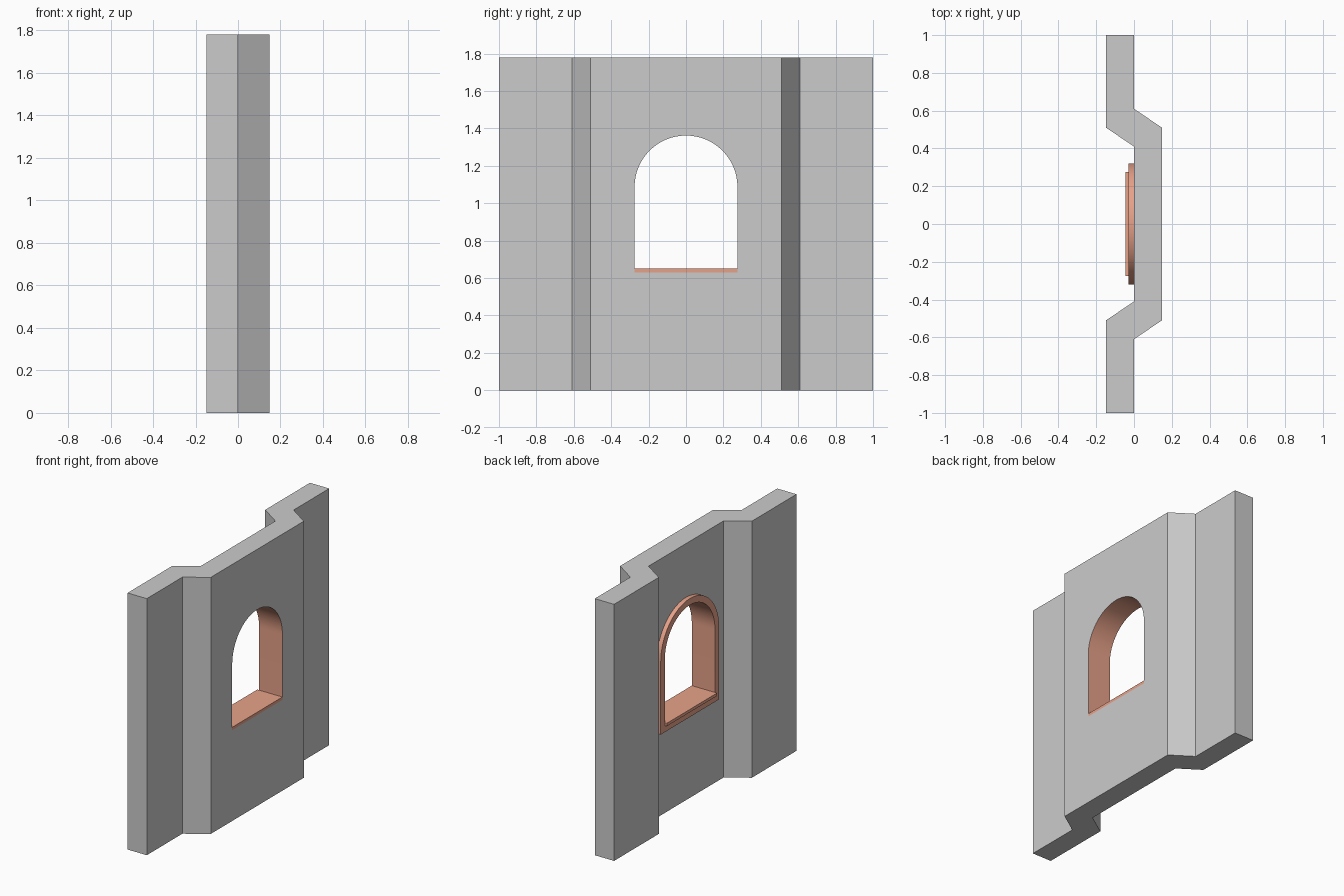
import bpy, bmesh, math

if "Cube" in bpy.data.objects:
    bpy.data.objects.remove(bpy.data.objects["Cube"])

H = 1.78                 # wall height
T = 0.148                # half depth of the whole wall
R, SPRING, BOTTOM = 0.275, 1.087, 0.63   # arched opening
RIM = 0.045              # width of window surround
N = 32                   # arch segments (even)

terracotta = bpy.data.materials.new("terracotta")
terracotta.diffuse_color = (0.8, 0.36, 0.25, 1)
terracotta.use_nodes = True
terracotta.node_tree.nodes["Principled BSDF"].inputs["Base Color"].default_value = terracotta.diffuse_color


def finish(name, bm, mat=None):
    me = bpy.data.meshes.new(name)
    bm.to_mesh(me)
    bm.free()
    ob = bpy.data.objects.new(name, me)
    bpy.context.collection.objects.link(ob)
    if mat:
        me.materials.append(mat)
    return ob


def arch(r, bottom):
    """Arched outline in (y, z), anticlockwise seen from +x."""
    pts = [(r * math.cos(math.pi * i / N), SPRING + r * math.sin(math.pi * i / N))
           for i in range(N + 1)]
    return pts + [(-r, bottom), (r, bottom)]


# Wall: stepped plan extruded up, with the bay panels split at y = 0
half = [(T, 0), (T, 0.51), (0, 0.61), (0, 1), (-T, 1), (-T, 0.51), (0, 0.41), (0, 0)]
plan = half + [(x, -y) for x, y in half[-2:0:-1]]
bm = bmesh.new()
low = [bm.verts.new((x, y, 0)) for x, y in plan]
top = [bm.verts.new((x, y, H)) for x, y in plan]
bm.faces.new(low[::-1])
bm.faces.new(top)
for i in range(len(plan)):
    j = (i + 1) % len(plan)
    if plan[i][1] * plan[j][1] == 0:
        continue         # bay panels are made below, around the opening
    bm.faces.new((low[i], low[j], top[j], top[i]))

# Bay panels: half of the arched opening cut out of each
quarter = arch(R, BOTTOM)[N // 2::-1] + [(R, BOTTOM), (0, BOTTOM)]
for x, edge in ((T, 0.51), (0, 0.41)):
    for s in (1, -1):
        outline = [(0, 0), (edge, 0), (edge, H), (0, H)] + quarter
        if (s > 0) != (x > 0):
            outline.reverse()
        bm.faces.new([bm.verts.new((x, s * y, z)) for y, z in outline])
bmesh.ops.remove_doubles(bm, verts=bm.verts, dist=1e-4)
finish("wall", bm)

# Window surround: raised rim on the back plus the lining through the wall
bm = bmesh.new()
outer, inner = arch(R + RIM, BOTTOM - RIM), arch(R, BOTTOM)
rings = [[bm.verts.new((x, y, z)) for y, z in loop]
         for x, loop in ((0, outer), (-0.03, outer), (-0.03, inner), (T, inner))]
for a, b in zip(rings, rings[1:]):
    for i in range(len(a)):
        j = (i + 1) % len(a)
        bm.faces.new((a[i], b[i], b[j], a[j]))
surround = finish("window_surround", bm, terracotta)
bpy.context.view_layer.objects.active = surround
surround.select_set(True)
bpy.ops.object.shade_smooth_by_angle(angle=math.radians(30))

# Sill: thin slab across the bottom of the opening
bm = bmesh.new()
bmesh.ops.create_cube(bm, size=1)
x0, x1, z1 = -0.045, T, 0.65
bmesh.ops.scale(bm, vec=(x1 - x0, 2 * R, z1 - BOTTOM), verts=bm.verts)
bmesh.ops.translate(bm, vec=((x0 + x1) / 2, 0, (BOTTOM + z1) / 2), verts=bm.verts)
finish("window_sill", bm, terracotta)
